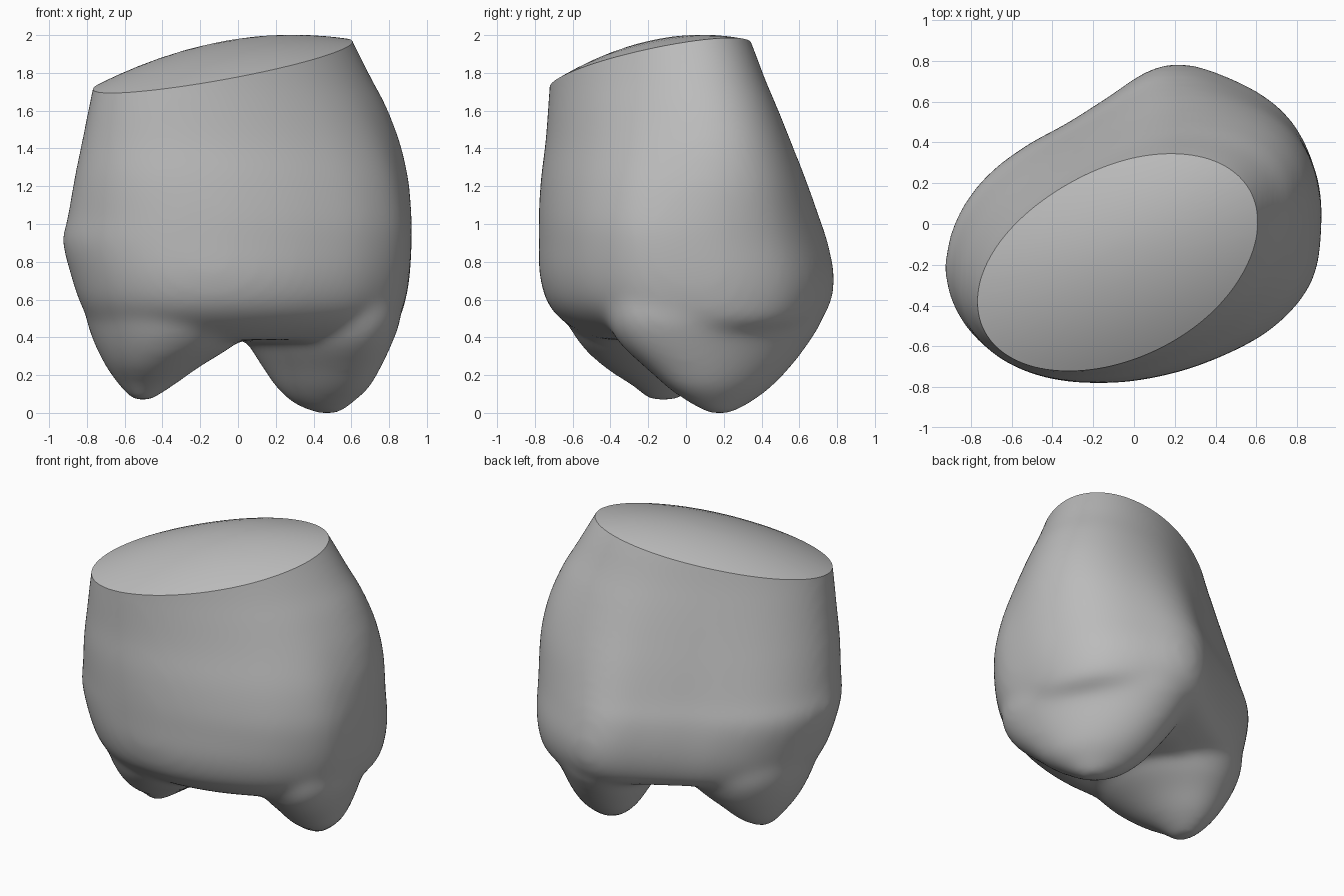
import bpy, bmesh, math
from mathutils import Vector

cube = bpy.data.objects.get("Cube")
if cube:
    bpy.data.objects.remove(cube, do_unlink=True)

SEG = 72
# Radius of the broad body outline every 20 degrees, starting at +x
OUTLINE = [1, 1.035, 1.07, 1.05, 1.02, .82, .74, .775, .86,
           .96, 1.055, 1.09, 1.07, 1.005, .955, .945, .98, 1.01]


def spline(p0, p1, p2, p3, t):
    return p1 + .5 * t * (p2 - p0 + t * (2*p0 - 5*p1 + 4*p2 - p3 + t * (3*(p1 - p2) + p3 - p0)))


def outline_radius(a):
    n = len(OUTLINE)
    s = a / math.tau * n
    i = int(s)
    return spline(*[OUTLINE[(i + k) % n] for k in (-1, 0, 1, 2)], s - i)


def ellipse_radius(a, skew):
    return math.sqrt((1 - skew**2) / (1 - skew * math.sin(2*a)))


def section(z, x0, x1, y0, y1, blend, skew):
    """Closed section fitted to a box: skewed ellipse blended to the outline."""
    pts = []
    for k in range(SEG):
        a = math.tau * k / SEG
        r = ellipse_radius(a, skew) * (1 - blend) + outline_radius(a) * blend
        pts.append((r * math.cos(a), r * math.sin(a)))
    xs, ys = zip(*pts)
    fit = lambda v, vs, lo, hi: lo + (v - min(vs)) / (max(vs) - min(vs)) * (hi - lo)
    return [Vector((fit(x, xs, x0, x1), fit(y, ys, y0, y1), z)) for x, y in pts]


def loft(bm, rows, skew):
    """Closed smooth loft through box rows (z, x0, x1, y0, y1, blend)."""
    rings = []
    for i in range(len(rows) - 1):
        near = [rows[min(max(i + k, 0), len(rows) - 1)] for k in (-1, 0, 1, 2)]
        for t in (0, .33, .67):
            rings.append([spline(*c, t) for c in zip(*near)])
    rings.append(rows[-1])
    loops = [[bm.verts.new(p) for p in section(*r, skew)] for r in rings]
    for a, b in zip(loops, loops[1:]):
        for k in range(SEG):
            j = (k + 1) % SEG
            bm.faces.new((a[k], b[k], b[j], a[j]))
    bm.faces.new(loops[0])
    bm.faces.new(loops[-1][::-1])


bm = bmesh.new()
# Main body, from above the cut down to the arch
loft(bm, [(2.15, -.69, .51, -.70, .25, 0),
          (1.95, -.72, .605, -.71, .34, 0),
          (1.74, -.76, .71, -.72, .42, .1),
          (1.6, -.79, .785, -.73, .48, .2),
          (1.4, -.83, .86, -.745, .56, .4),
          (1.2, -.87, .905, -.77, .64, .65),
          (1.0, -.905, .92, -.78, .71, .9),
          (.88, -.93, .92, -.78, .75, 1),
          (.7, -.885, .91, -.775, .785, 1),
          (.54, -.83, .88, -.725, .76, .95),
          (.43, -.74, .82, -.61, .66, .8),
          (.36, -.48, .64, -.46, .38, .5)], .42)
# Large lobe on the left side
loft(bm, [(.9, .15, .8, -.35, .6, 0),
          (.7, .08, .83, -.4, .68, 0),
          (.5, .01, .865, -.42, .73, 0),
          (.35, .05, .82, -.36, .655, 0),
          (.2, .14, .75, -.2, .54, 0),
          (.1, .21, .69, -.09, .44, 0),
          (.02, .30, .60, .03, .33, 0),
          (-.03, .42, .54, .12, .24, 0)], -.4)
# Smaller lobe on the right side
loft(bm, [(.9, -.78, .0, -.58, .2, 0),
          (.7, -.82, .05, -.63, .28, 0),
          (.5, -.81, .09, -.64, .34, 0),
          (.35, -.765, .0, -.57, .29, 0),
          (.22, -.70, -.20, -.44, .18, 0),
          (.12, -.63, -.34, -.29, .08, 0),
          (.04, -.56, -.46, -.20, -.05, 0)], -.1)
bmesh.ops.recalc_face_normals(bm, faces=bm.faces[:])
mesh = bpy.data.meshes.new("joint_end")
bm.to_mesh(mesh)
bm.free()
obj = bpy.data.objects.new("joint_end", mesh)
bpy.context.collection.objects.link(obj)

# Fuse the parts and soften the joins
remesh = obj.modifiers.new("fuse", 'REMESH')
remesh.mode = 'VOXEL'
remesh.voxel_size = .025
soften = obj.modifiers.new("soften", 'SMOOTH')
soften.factor = .5
soften.iterations = 26
fused = obj.evaluated_get(bpy.context.evaluated_depsgraph_get())
bm = bmesh.new()
bm.from_mesh(fused.to_mesh())
fused.to_mesh_clear()
obj.modifiers.clear()

# Stand on the ground and cut the top with a tilted plane
low = min(v.co.z for v in bm.verts)
for v in bm.verts:
    v.co.z -= low
normal = Vector((-.14, -.15, 1)).normalized()
bmesh.ops.bisect_plane(bm, geom=bm.verts[:] + bm.edges[:] + bm.faces[:], dist=1e-4,
                       plane_co=(-.08, -.18, 1.84), plane_no=normal, clear_outer=True)

# Shallow dome over the cut
rim = [v for v in bm.verts if any(e.is_boundary for e in v.link_edges)]
centre = sum((v.co for v in rim), Vector()) / len(rim)
rim.sort(key=lambda v: math.atan2(v.co.y - centre.y, v.co.x - centre.x))
DOME = .115
outer = rim
for f in (.94, .85, .72, .58, .42, .25, .1):
    inner = [bm.verts.new(centre + (v.co - centre) * f + Vector((0, 0, DOME * (1 - f*f)))) for v in rim]
    for k in range(len(rim)):
        j = (k + 1) % len(rim)
        bm.faces.new((outer[k], outer[j], inner[j], inner[k]))
    outer = inner
bm.faces.new(outer)
bmesh.ops.recalc_face_normals(bm, faces=bm.faces[:])
bm.to_mesh(mesh)
bm.free()

# Plain grey surface
grey = bpy.data.materials.new("plain_grey")
grey.use_nodes = True
grey.diffuse_color = (.5, .5, .5, 1)
grey.node_tree.nodes["Principled BSDF"].inputs["Base Color"].default_value = (.5, .5, .5, 1)
mesh.materials.clear()
mesh.materials.append(grey)

bpy.ops.object.select_all(action='DESELECT')
obj.select_set(True)
bpy.context.view_layer.objects.active = obj
bpy.ops.object.shade_smooth_by_angle(angle=math.radians(35))
